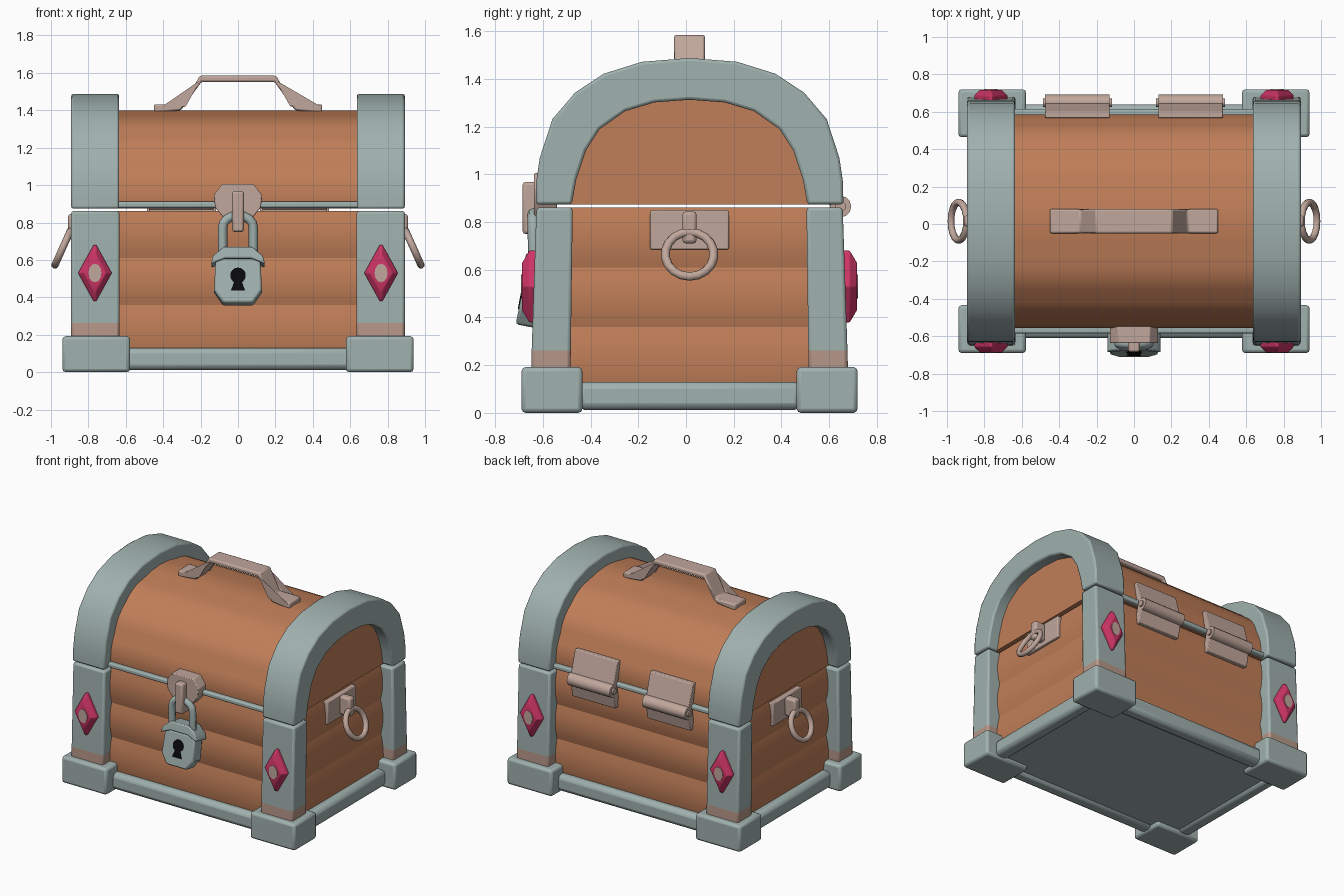
import bpy, bmesh, math
from mathutils import Matrix, Vector

if "Cube" in bpy.data.objects:
    bpy.data.objects.remove(bpy.data.objects["Cube"])

CY = 0.015  # centre of the chest in depth


def material(name, r, g, b):
    m = bpy.data.materials.new(name)
    m.diffuse_color = (r, g, b, 1)
    m.use_nodes = True
    m.node_tree.nodes["Principled BSDF"].inputs["Base Color"].default_value = m.diffuse_color
    return m


WOOD = material("wood", 0.53, 0.21, 0.098)
STEEL = material("blue grey steel", 0.35, 0.44, 0.425)
BRASS = material("pale copper", 0.53, 0.385, 0.33)
RUST = material("rust", 0.47, 0.31, 0.25)
RED = material("ruby red", 0.60, 0.035, 0.13)
BLACK = material("black", 0.003, 0.003, 0.004)


def finish(ob, mat, bevel=0, angle=35):
    ob.data.materials.append(mat)
    bpy.ops.object.select_all(action='DESELECT')
    ob.select_set(True)
    bpy.context.view_layer.objects.active = ob
    bpy.ops.object.shade_smooth_by_angle(angle=math.radians(angle))
    if bevel:
        mod = ob.modifiers.new("bevel", 'BEVEL')
        mod.width, mod.segments = bevel, 2
        mod.limit_method, mod.angle_limit = 'ANGLE', math.radians(40)
    return ob


def loft(name, rings, mat, bevel=0, angle=35, matrix=None):
    """Skin a stack of equal-length rings and cap both ends."""
    bm = bmesh.new()
    rows = [[bm.verts.new(p) for p in r] for r in rings]
    n = len(rows[0])
    for a, b in zip(rows, rows[1:]):
        for i in range(n):
            j = (i + 1) % n
            bm.faces.new((a[i], a[j], b[j], b[i]))
    bm.faces.new(rows[0])
    bm.faces.new(rows[-1][::-1])
    bmesh.ops.recalc_face_normals(bm, faces=bm.faces)
    if matrix:
        bm.transform(matrix)
    me = bpy.data.meshes.new(name)
    bm.to_mesh(me)
    bm.free()
    ob = bpy.data.objects.new(name, me)
    bpy.context.collection.objects.link(ob)
    return finish(ob, mat, bevel, angle)


def prism_x(name, pts, x0, x1, mat, **k):
    return loft(name, [[(x, y, z) for y, z in pts] for x in (x0, x1)], mat, **k)


def prism_y(name, pts, y0, y1, mat, **k):
    return loft(name, [[(x, y, z) for x, z in pts] for y in (y0, y1)], mat, **k)


def rect(hx, hy, z, cx=0, cy=CY):
    return [(cx + sx * hx, cy + sy * hy, z)
            for sx, sy in ((-1, -1), (1, -1), (1, 1), (-1, 1))]


def box(name, x0, x1, y0, y1, z0, z1, mat, bevel=0):
    return prism_x(name, [(y0, z0), (y1, z0), (y1, z1), (y0, z1)], x0, x1, mat, bevel=bevel)


def tube(name, pts, r, mat):
    cu = bpy.data.curves.new(name, 'CURVE')
    cu.dimensions, cu.bevel_depth, cu.bevel_resolution = '3D', r, 2
    cu.use_fill_caps = True
    sp = cu.splines.new('POLY')
    sp.points.add(len(pts) - 1)
    for p, c in zip(sp.points, pts):
        p.co = (*c, 1)
    ob = bpy.data.objects.new(name, cu)
    bpy.context.collection.objects.link(ob)
    bpy.ops.object.select_all(action='DESELECT')
    ob.select_set(True)
    bpy.context.view_layer.objects.active = ob
    bpy.ops.object.convert(target='MESH')
    return finish(bpy.context.object, mat, angle=50)


def scallop(pts, bulge, steps=5):
    """Rounded planks between the groove points (outward is left of travel)."""
    out = []
    for a, b in zip(pts, pts[1:]):
        a, b = Vector(a), Vector(b)
        d = (b - a).normalized()
        n = Vector((d.y, -d.x))
        out += [a.lerp(b, t / steps) + n * bulge * 4 * (t / steps) * (1 - t / steps)
                for t in range(steps)]
    return [tuple(p) for p in out] + [tuple(pts[-1])]


def both(half):
    """Mirror a right-hand (half width, z) profile into a full arch."""
    return [(CY + w, z) for w, z in half] + [(CY - w, z) for w, z in half[::-1] if w > 0]


# wooden body with rounded planks
side = scallop([(0, 0.08), (0, 0.36), (0, 0.61), (0, 0.862)], 0.02)
loft("body_planks", [rect(0.79 + o, 0.562 + o, z) for o, z in side], WOOD, angle=25)

# wooden lid with rounded planks
grooves = [(0.565, 0.874), (0.525, 1.10), (0.40, 1.275), (0.19, 1.372)]
lid = scallop(grooves, 0.022) + [(0.10, 1.392), (0, 1.40)]
prism_x("lid_planks", both(lid), -0.81, 0.81, WOOD, angle=25)

# steel arches at both lid ends
outer = [(0.645, 0.874), (0.643, 0.97), (0.628, 1.07), (0.575, 1.232), (0.48, 1.343),
         (0.36, 1.422), (0.2, 1.472), (0, 1.488)]
inner = [(0.494, 0.874), (0.475, 0.98), (0.435, 1.10), (0.377, 1.19), (0.27, 1.265),
         (0.147, 1.302), (0, 1.313)]
for s, tag in ((-1, "left"), (1, "right")):
    prism_x(tag + "_lid_arch", both(outer) + both(inner)[::-1], s * 0.635, s * 0.892,
            STEEL, bevel=0.012)

# base plate, base bars and lid trim
box("base_plate", -0.82, 0.82, CY - 0.59, CY + 0.59, 0.03, 0.10, STEEL)
for s, tag in ((-1, "front"), (1, "back")):
    y0, y1 = sorted((CY + s * 0.52, CY + s * 0.625))
    box(tag + "_base_bar", -0.62, 0.62, y0, y1, 0.012, 0.13, STEEL, 0.03)
    y0, y1 = sorted((CY + s * 0.54, CY + s * 0.60))
    box(tag + "_lid_trim", -0.65, 0.65, y0, y1, 0.878, 0.912, STEEL, 0.01)
for s, tag in ((-1, "left"), (1, "right")):
    x0, x1 = sorted((s * 0.76, s * 0.86))
    box(tag + "_base_bar", x0, x1, CY - 0.47, CY + 0.47, 0.012, 0.13, STEEL, 0.03)

# corner feet, posts and jewels
for sx in (-1, 1):
    for sy in (-1, 1):
        tag = ("left" if sx < 0 else "right") + ("_front" if sy < 0 else "_back")
        loft(tag + "_foot", [rect(0.181, 0.128, z, sx * 0.758, CY + sy * 0.577)
                             for z in (0, 0.192)], STEEL, bevel=0.018)
        post = loft(tag + "_post",
                    [rect(0.129, h, z, sx * 0.763, CY + sy * c) for z, h, c in
                     ((0.15, 0.083, 0.582), (0.262, 0.082, 0.58), (0.862, 0.076, 0.566))],
                    STEEL, bevel=0.014)
        post.data.materials.append(RUST)
        for f in post.data.polygons:  # rusty foot of the post
            f.material_index = int(f.center.z < 0.25)
        x, z = sx * 0.765, 0.53
        diamond = [(1, 0), (0.08, 0.92), (-0.08, 0.92), (-1, 0), (-0.08, -0.92), (0.08, -0.92)]
        loft(tag + "_jewel", [[(x + u * 0.09 * k, CY + sy * d, z + v * 0.163 * k)
                               for u, v in diamond]
                              for k, d in ((1, 0.64), (1, 0.672), (0.66, 0.702))],
             RED, bevel=0.006)
        loft(tag + "_jewel_centre",
             [[(x + 0.035 * math.cos(i * math.pi / 6), CY + sy * d,
                z + 0.05 * math.sin(i * math.pi / 6)) for i in range(12)]
              for d in (0.699, 0.706)], BRASS)

# top handle
top = [(-0.45, 1.432), (-0.285, 1.432), (-0.205, 1.585), (0.205, 1.585), (0.285, 1.432), (0.45, 1.432)]
low = [(0.45, 1.385), (0.305, 1.40), (0.195, 1.552), (-0.195, 1.552), (-0.305, 1.40), (-0.45, 1.385)]
prism_y("top_handle", top + low, -0.05, 0.08, BRASS, bevel=0.01)

# side rings with plates and brackets
for s, tag in ((-1, "left"), (1, "right")):
    x0, x1 = sorted((s * 0.78, s * 0.828))
    box(tag + "_ring_plate", x0, x1, CY - 0.165, CY + 0.165, 0.685, 0.85, BRASS, 0.006)
    x0, x1 = sorted((s * 0.82, s * 0.91))
    box(tag + "_ring_bracket", x0, x1, CY - 0.03, CY + 0.03, 0.71, 0.845, BRASS, 0.015)
    bpy.ops.mesh.primitive_torus_add(
        major_radius=0.102, minor_radius=0.019, major_segments=18, minor_segments=8,
        location=(s * 0.937, CY, 0.665), rotation=(0, s * math.radians(90 - 24), 0))
    ring = bpy.context.object
    ring.name = tag + "_ring"
    finish(ring, BRASS, angle=60)

# back hinges
for s, tag in ((-1, "left"), (1, "right")):
    x0, x1 = sorted((s * 0.13, s * 0.475))
    circle = [(0.648 + 0.045 * math.cos(i * math.pi / 6), 0.865 + 0.045 * math.sin(i * math.pi / 6))
              for i in range(12)]
    prism_x(tag + "_hinge_barrel", circle, x0, x1, BRASS)
    prism_x(tag + "_hinge_pin", [(0.648 + (y - 0.648) * 0.5, 0.865 + (z - 0.865) * 0.5)
                                 for y, z in circle], x0 - 0.012, x1 + 0.012, BRASS)
    prism_x(tag + "_hinge_lid_leaf", [(0.60, 0.87), (0.655, 0.87), (0.60, 1.06), (0.565, 1.06)],
            x0, x1, BRASS, bevel=0.005)
    prism_x(tag + "_hinge_body_leaf", [(0.57, 0.73), (0.628, 0.73), (0.655, 0.86), (0.60, 0.86)],
            x0, x1, BRASS, bevel=0.005)

# clasp plate and strap
plate = [(0.085, 1.005), (0.13, 0.945), (0.122, 0.88), (0.065, 0.81)]
prism_y("clasp_plate", plate + [(-x, z) for x, z in plate[::-1]], -0.637, -0.54, BRASS, bevel=0.006)
box("clasp_strap", -0.031, 0.031, -0.685, -0.60, 0.75, 0.968, BRASS, 0.012)

# padlock, leaning outward at the bottom
pivot = Vector((0, -0.64, 0.5))
lean = Matrix.Translation(pivot) @ Matrix.Rotation(math.radians(-11), 4, 'X') @ Matrix.Translation(-pivot)
half = [(0.08, 0.36), (0.128, 0.43), (0.12, 0.60)]
prism_y("padlock_body", half + [(-x, z) for x, z in half[::-1]], -0.688, -0.59, STEEL,
        bevel=0.012, matrix=lean)
cap = [(0.145, 0.57), (0.132, 0.615), (0.075, 0.662)]
cap_low = [(-0.145, 0.57), (-0.07, 0.60), (0.07, 0.60)]
prism_y("padlock_cap", cap + [(-x, z) for x, z in cap[::-1]] + cap_low[1:], -0.702, -0.58, STEEL,
        bevel=0.008, matrix=lean)
arc = [(0.082 * math.cos(a), -0.64, 0.775 + 0.062 * math.sin(a))
       for a in (i * math.pi / 8 for i in range(9))]
tube("padlock_shackle", [(0.082, -0.635, 0.61)] + arc + [(-0.082, -0.635, 0.61)], 0.025, STEEL)
hole = [(0.042 * math.cos(math.radians(a)), 0.508 + 0.042 * math.sin(math.radians(a)))
        for a in range(-60, 241, 25)]
prism_y("keyhole", hole + [(-0.038, 0.425), (0.038, 0.425)], -0.692, -0.684, BLACK, matrix=lean)
